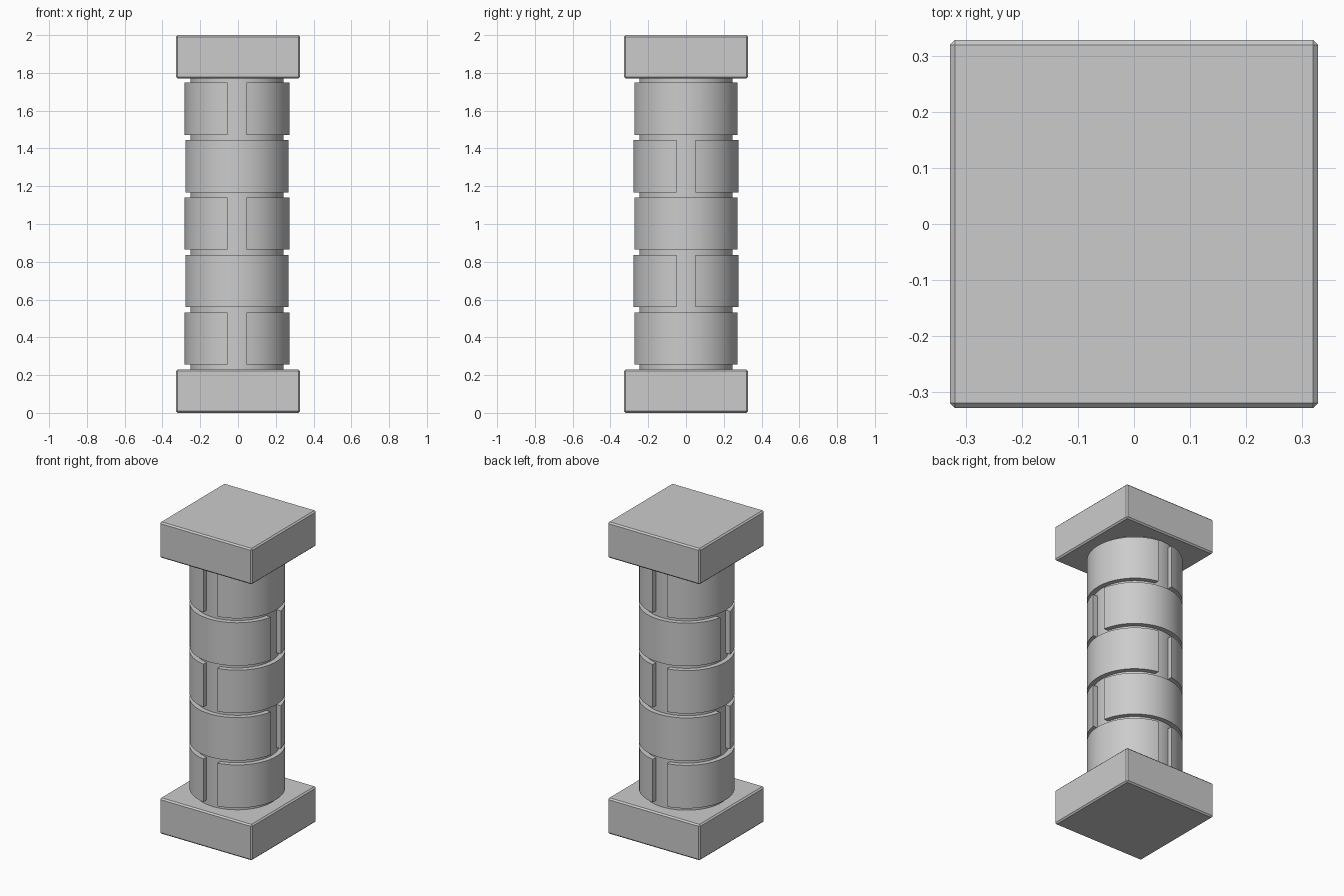
import bpy
import bmesh
from math import acos, cos, sin, pi, radians
from mathutils import Matrix

SLAB_SIZE, SLAB_HEIGHT = 0.656, 0.23
CORE_RADIUS, BLOCK_RADIUS = 0.247, 0.278
HALF_GAP = 0.05
ROWS, ROW_PITCH, BLOCK_HEIGHT = 5, 0.304, 0.276
COLUMN_X, COLUMN_MID = -0.005, 1.002
ARC_STEPS = 28

default = bpy.data.objects.get("Cube")
if default:
    bpy.data.objects.remove(default, do_unlink=True)

stone = bpy.data.materials.new("grey_stone")
stone.use_nodes = True
stone.diffuse_color = (0.6, 0.6, 0.6, 1)
stone.node_tree.nodes["Principled BSDF"].inputs["Base Color"].default_value = (0.6, 0.6, 0.6, 1)


def add_object(name, bm, location, smooth=False):
    bmesh.ops.recalc_face_normals(bm, faces=bm.faces[:])
    mesh = bpy.data.meshes.new(name)
    bm.to_mesh(mesh)
    bm.free()
    mesh.materials.append(stone)
    obj = bpy.data.objects.new(name, mesh)
    bpy.context.collection.objects.link(obj)
    obj.location = location
    if smooth:
        bpy.ops.object.select_all(action="DESELECT")
        obj.select_set(True)
        bpy.context.view_layer.objects.active = obj
        bpy.ops.object.shade_smooth_by_angle(angle=radians(30))
    return obj


def slab(name, z):
    """Square slab with a narrow chamfer on every edge."""
    bm = bmesh.new()
    bmesh.ops.create_cube(bm, size=1)
    bmesh.ops.scale(bm, vec=(SLAB_SIZE, SLAB_SIZE, SLAB_HEIGHT), verts=bm.verts[:])
    bmesh.ops.bevel(bm, geom=bm.edges[:], offset=0.009, segments=1, affect="EDGES")
    add_object(name, bm, (0, 0, z))


def half_block(name, z, turn):
    """Rounded half drum with a flat inner wall beside the gap."""
    bm = bmesh.new()
    limit = acos(HALF_GAP / BLOCK_RADIUS)
    angles = [limit * (2 * i / ARC_STEPS - 1) for i in range(ARC_STEPS + 1)]
    outline = [bm.verts.new((BLOCK_RADIUS * cos(a), BLOCK_RADIUS * sin(a), -BLOCK_HEIGHT / 2))
               for a in angles]
    base = bm.faces.new(outline)
    top = bmesh.ops.extrude_face_region(bm, geom=[base])["geom"]
    moved = [v for v in top if isinstance(v, bmesh.types.BMVert)]
    bmesh.ops.translate(bm, vec=(0, 0, BLOCK_HEIGHT), verts=moved)
    bmesh.ops.rotate(bm, cent=(0, 0, 0), matrix=Matrix.Rotation(turn, 3, "Z"), verts=bm.verts[:])
    add_object(name, bm, (COLUMN_X, 0, z), smooth=True)


# Base and capital
slab("base_slab", SLAB_HEIGHT / 2)
slab("top_slab", 2 - SLAB_HEIGHT / 2)

# Inner shaft
bm = bmesh.new()
bmesh.ops.create_cone(bm, cap_ends=True, segments=64, radius1=CORE_RADIUS,
                      radius2=CORE_RADIUS, depth=2 - 2 * SLAB_HEIGHT + 0.04)
add_object("shaft_core", bm, (COLUMN_X, 0, 1), smooth=True)

# Rows of half drums, the gaps turning a quarter each row
for row in range(ROWS):
    z = COLUMN_MID + (row - (ROWS - 1) / 2) * ROW_PITCH
    for side in range(2):
        half_block(f"shaft_block_{row + 1}_{'ab'[side]}", z, (row % 2) * pi / 2 + side * pi)
